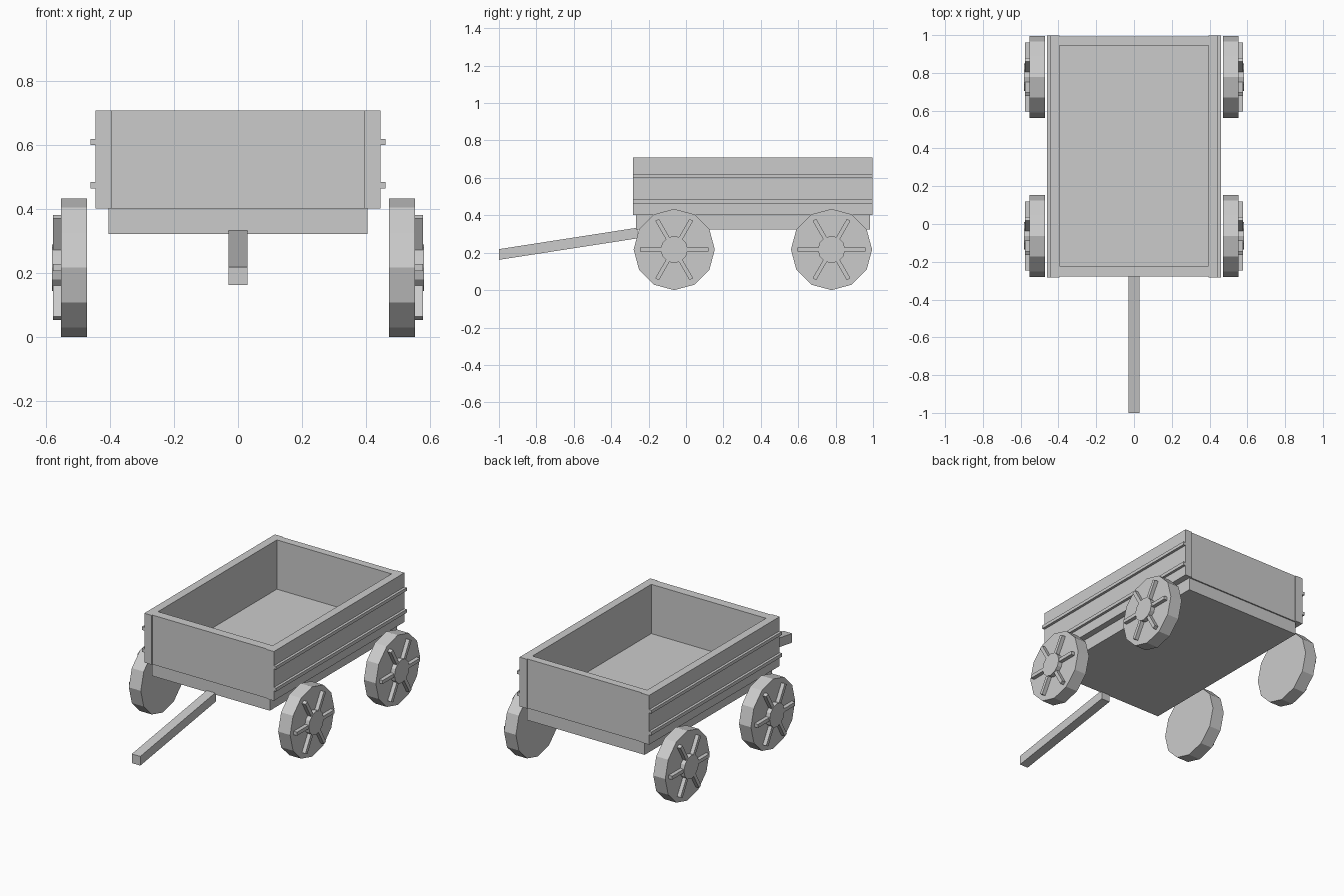
import bpy, bmesh, math
from mathutils import Matrix, Vector

cube = bpy.data.objects.get("Cube")
if cube:
    bpy.data.objects.remove(cube, do_unlink=True)

grey = bpy.data.materials.new("plain grey")
grey.use_nodes = True
colour = (0.6, 0.6, 0.6, 1)
grey.diffuse_color = colour
grey.node_tree.nodes["Principled BSDF"].inputs["Base Color"].default_value = colour


def finish(name, bm):
    bmesh.ops.recalc_face_normals(bm, faces=bm.faces)
    mesh = bpy.data.meshes.new(name)
    bm.to_mesh(mesh)
    bm.free()
    mesh.materials.append(grey)
    obj = bpy.data.objects.new(name, mesh)
    bpy.context.collection.objects.link(obj)
    return obj


def add_box(bm, lo, hi, turn=Matrix()):
    lo, hi = Vector(lo), Vector(hi)
    place = Matrix.Translation((lo + hi) / 2) @ Matrix.Diagonal((*(hi - lo), 1))
    return bmesh.ops.create_cube(bm, size=1, matrix=turn @ place)["verts"]


def box(name, lo, hi):
    bm = bmesh.new()
    add_box(bm, lo, hi)
    return finish(name, bm)


def add_disc(bm, radius, x0, x1):
    # Twelve-sided disc along x with a corner pointing straight up
    place = Matrix.Translation(((x0 + x1) / 2, 0, 0)) @ Matrix.Rotation(math.pi / 2, 4, 'Y')
    bmesh.ops.create_cone(bm, cap_ends=True, segments=12, radius1=radius,
                          radius2=radius, depth=x1 - x0, matrix=place)


FRONT, BACK = -0.284, 0.998
BOTTOM, TOP = 0.402, 0.708

# Cargo bed: base, end panels, side boards and side rails
box("bed_base", (-0.405, -0.266, 0.323), (0.405, 0.984, BOTTOM))
box("front_panel", (-0.394, FRONT + 0.006, BOTTOM), (0.394, -0.222, TOP))
box("back_panel", (-0.394, 0.944, BOTTOM), (0.394, BACK - 0.006, TOP))
for label, side in (("left", 1), ("right", -1)):
    def sided(name, x0, x1, z0, z1):
        xs = sorted((side * x0, side * x1))
        box(f"{label}_{name}", (xs[0], FRONT, z0), (xs[1], BACK, z1))
    sided("side_board", 0.394, 0.445, BOTTOM, TOP)
    sided("lower_rail", 0.445, 0.461, 0.464, 0.485)
    sided("upper_rail", 0.445, 0.461, 0.6, 0.62)

# Sloping pull handle with upright ends
bm = bmesh.new()
for v in add_box(bm, (-0.029, -1, 0.162), (0.029, -0.258, 0.219)):
    v.co.z += (v.co.y + 1) * 0.155
finish("pull_handle", bm)

# Wheels: tyre disc, raised hub and six spokes
for label, side in (("left", 1), ("right", -1)):
    for end, y in (("front", -0.063), ("back", 0.778)):
        bm = bmesh.new()
        add_disc(bm, 0.217, 0.472, 0.554)
        add_disc(bm, 0.073, 0.554, 0.582)
        for i in range(6):
            add_box(bm, (0.554, 0.06, -0.011), (0.578, 0.183, 0.011),
                    Matrix.Rotation(i * math.pi / 3, 4, 'X'))
        bm.transform(Matrix.Translation((0, y, 0.217)) @ Matrix.Diagonal((side, 1, 1, 1)))
        finish(f"{end}_{label}_wheel", bm)
